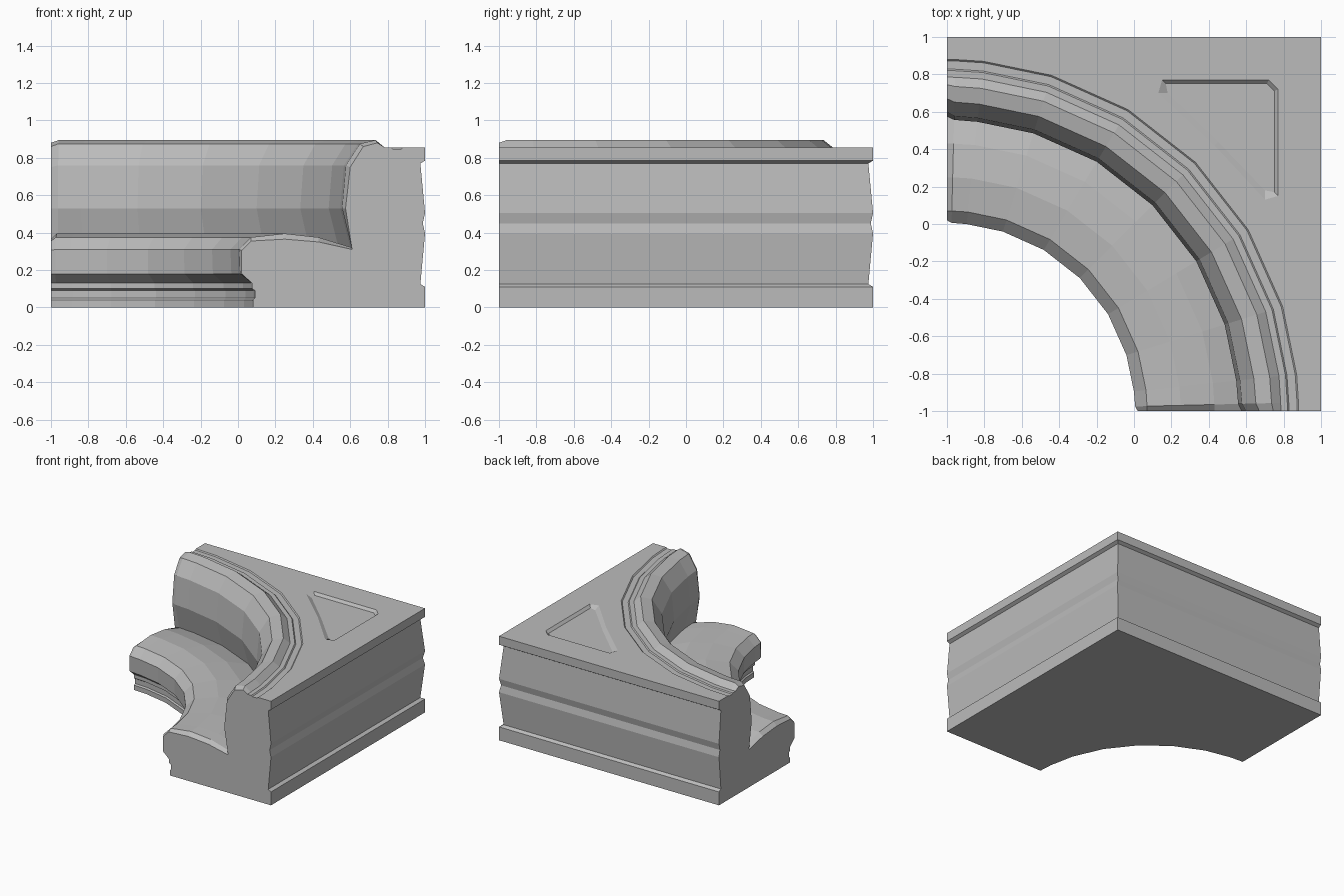
import bpy, bmesh
from math import radians, cos, sin

cube = bpy.data.objects.get("Cube")
if cube:
    bpy.data.objects.remove(cube, do_unlink=True)

grey = bpy.data.materials.new("plain grey")
grey.use_nodes = True
grey.diffuse_color = (0.5, 0.5, 0.5, 1)
grey.node_tree.nodes["Principled BSDF"].inputs["Base Color"].default_value = (0.5, 0.5, 0.5, 1)


def make_object(name, bm):
    bmesh.ops.recalc_face_normals(bm, faces=bm.faces)
    mesh = bpy.data.meshes.new(name)
    bm.to_mesh(mesh)
    bm.free()
    mesh.materials.append(grey)
    obj = bpy.data.objects.new(name, mesh)
    bpy.context.collection.objects.link(obj)
    return obj


def bridge(bm, a, b):
    for i in range(len(a)):
        j = (i + 1) % len(a)
        bm.faces.new((a[i], a[j], b[j], b[i]))


# Curved parts: radius, height, and the tuck-in of each at the two ends
plinth = [(1.08, 0, 0, 0), (1.08, .04, 0, 0), (1.09, .05, 0, 0),
          (1.09, .09, 0, 0), (1.075, .1, 0, 0), (1.075, .13, 0, 0)]
seat = [(1.01, .18, .01, 0), (1.005, .31, .015, -.005), (1.07, .375, 0, -.02),
        (1.25, .395, 0, -.03), (1.43, .375, 0, -.025), (1.61, .32, 0, -.01)]
backrest = [(1.555, .53, .02, 0), (1.575, .76, .025, -.01), (1.65, .875, .02, -.015),
            (1.735, .895, .01, -.015), (1.785, .855, 0, 0)]
top_band = [(1.82, .855, 0, 0), (1.828, .847, 0, 0),
            (1.872, .847, 0, 0), (1.88, .855, 0, 0)]
# Straight outer walls: inset from the square edge, height
wall = [(0, .855), (0, .785), (.025, .77), (0, .505), (.012, .45),
        (0, .395), (.025, .125), (0, .11), (0, 0)]

# Sweep the section round the inside corner; the walls mitre at the diagonal
half = [0, 1.4, 6, 17.3, 31]
angles = half + [45] + [90 - a for a in reversed(half)]
bm = bmesh.new()
rings = []
for angle in angles:
    c, s = cos(radians(angle)), sin(radians(angle))
    end = angle in (0, 90)
    ring = []
    for r, z, dr, dz in plinth + seat + backrest + top_band:
        r, z = (r + dr, z + dz) if end else (r, z)
        if not end and angle in (1.4, 88.6):
            r += dr * .1
        ring.append(bm.verts.new((r * c - 1, r * s - 1, z)))
    for inset, z in wall:
        d = (2 - inset) / max(c, s)
        ring.append(bm.verts.new((d * c - 1, d * s - 1, z)))
    rings.append(ring)
for a, b in zip(rings, rings[1:]):
    bridge(bm, a, b)
bm.faces.new(rings[0])
bm.faces.new(rings[-1])
# Merge the flat top, wall and underside facets
bmesh.ops.dissolve_limit(bm, angle_limit=radians(.2), verts=bm.verts, edges=bm.edges)
body = make_object("curved_corner_seat", bm)

# Triangular recess in the top, with sloping sides
outer = [(.15, .77), (.72, .77), (.77, .72), (.77, .15), (.7, .13), (.43, .42), (.13, .7)]
floor = [(.17, .75), (.71, .75), (.75, .71), (.75, .17), (.7, .18), (.45, .44), (.18, .7)]
bm = bmesh.new()
layers = [[bm.verts.new((x, y, z)) for x, y in pts]
          for pts, z in ((floor, .835), (outer, .855), (outer, .95))]
for a, b in zip(layers, layers[1:]):
    bridge(bm, a, b)
bm.faces.new(layers[0])
bm.faces.new(layers[-1])
cutter = make_object("recess_cutter", bm)
cutter.hide_render = True

cut = body.modifiers.new("recess", "BOOLEAN")
cut.operation = "DIFFERENCE"
cut.solver = "EXACT"
cut.object = cutter
bpy.context.view_layer.objects.active = body
body.select_set(True)
bpy.ops.object.modifier_apply(modifier=cut.name)
bpy.data.objects.remove(cutter, do_unlink=True)
